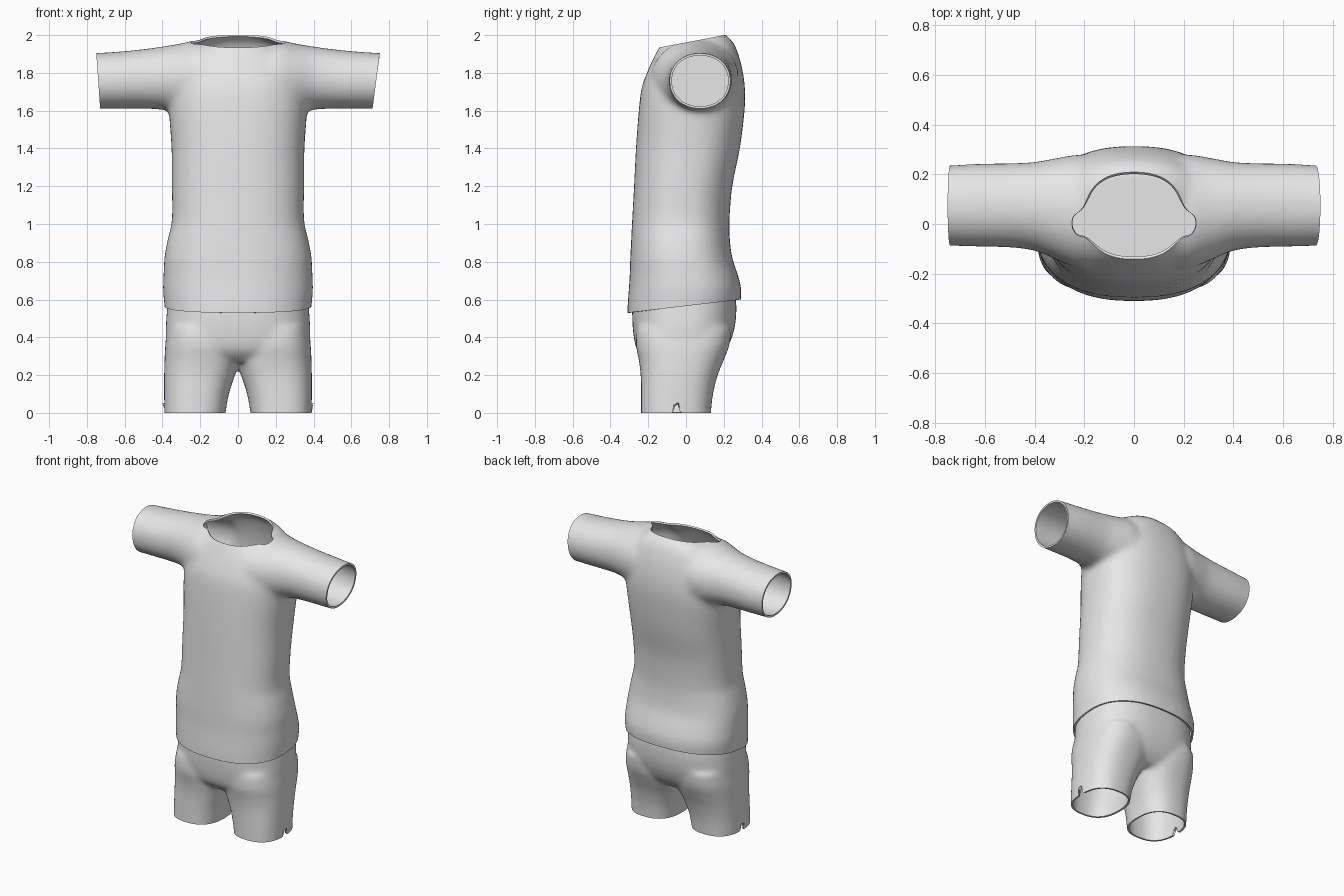
import bpy, bmesh, math
from mathutils import Vector

if "Cube" in bpy.data.objects:
    bpy.data.objects.remove(bpy.data.objects["Cube"])

cloth = bpy.data.materials.new("light_grey_cloth")
cloth.diffuse_color = (0.8, 0.8, 0.8, 1)
cloth.use_nodes = True
cloth.node_tree.nodes["Principled BSDF"].inputs["Base Color"].default_value = cloth.diffuse_color


def spline(rows, steps=5):
    """Catmull-Rom interpolation of ring parameters."""
    out = []
    for i in range(len(rows) - 1):
        p = [rows[max(0, min(len(rows) - 1, i + k))] for k in (-1, 0, 1, 2)]
        for s in range(steps):
            t = s / steps
            out.append([0.5 * (2 * b + (c - a) * t + (2 * a - 5 * b + 4 * c - d) * t * t
                               + (3 * b - a - 3 * c + d) * t ** 3) for a, b, c, d in zip(*p)])
    return out + [list(rows[-1])]


def oval(n, power):
    """Unit superellipse points."""
    for k in range(n):
        a = 2 * math.pi * k / n
        c, s = math.cos(a), math.sin(a)
        yield (math.copysign(abs(c) ** (2 / power), c), math.copysign(abs(s) ** (2 / power), s))


def loft(bm, rings):
    """Closed solid through a list of point rings."""
    vs = [[bm.verts.new(p) for p in ring] for ring in rings]
    n = len(vs[0])
    for a, b in zip(vs, vs[1:]):
        for i in range(n):
            bm.faces.new((a[i], a[(i + 1) % n], b[(i + 1) % n], b[i]))
    bm.faces.new(vs[0])
    bm.faces.new(vs[-1])


def upright(bm, rows, power):
    """Rows: z, x min, x max, y front, y back, tilt."""
    rings = []
    for z, x0, x1, y0, y1, tilt in spline(rows):
        ring = []
        for u, v in oval(64, power):
            y = (y0 + y1) / 2 + v * (y1 - y0) / 2
            ring.append(((x0 + x1) / 2 + u * (x1 - x0) / 2, y, z + tilt * (y - 0.03)))
        rings.append(ring)
    loft(bm, rings)


def sleeve_ring(side, row):
    x, y0, y1, z0, z1 = row
    return [(side * x, (y0 + y1) / 2 + u * (y1 - y0) / 2, (z0 + z1) / 2 + v * (z1 - z0) / 2)
            for u, v in oval(48, 2.1)]


def make(name, bm):
    bmesh.ops.recalc_face_normals(bm, faces=bm.faces)
    me = bpy.data.meshes.new(name)
    bm.to_mesh(me)
    bm.free()
    ob = bpy.data.objects.new(name, me)
    bpy.context.collection.objects.link(ob)
    me.materials.append(cloth)
    return ob


def bake(ob):
    dg = bpy.context.evaluated_depsgraph_get()
    old = ob.data
    ob.data = bpy.data.meshes.new_from_object(ob.evaluated_get(dg))
    ob.modifiers.clear()
    bpy.data.meshes.remove(old)
    ob.data.materials.clear()
    ob.data.materials.append(cloth)


def garment(ob, voxel, smooth, cuts, tweak=None):
    """Merge overlapping solids, soften, cut openings and give cloth thickness."""
    m = ob.modifiers.new("merge", 'REMESH')
    m.mode, m.voxel_size = 'VOXEL', voxel
    m = ob.modifiers.new("soften", 'SMOOTH')
    m.factor, m.iterations = 0.5, smooth
    bake(ob)
    bm = bmesh.new()
    bm.from_mesh(ob.data)
    for co, no in cuts:
        bmesh.ops.bisect_plane(bm, geom=bm.verts[:] + bm.edges[:] + bm.faces[:], dist=1e-5,
                               plane_co=Vector(co), plane_no=Vector(no).normalized(), clear_outer=True)
    if tweak:
        for v in bm.verts:
            tweak(v)
    bm.to_mesh(ob.data)
    bm.free()
    m = ob.modifiers.new("thickness", 'SOLIDIFY')
    m.thickness, m.offset = 0.012, -1
    bake(ob)
    bpy.ops.object.select_all(action='DESELECT')
    ob.select_set(True)
    bpy.context.view_layer.objects.active = ob
    bpy.ops.object.shade_smooth_by_angle(angle=math.radians(45))


# Shirt: torso and two sleeves
torso = [(0.42, .38, -.31, .27, 0), (0.55, .388, -.31, .285, 0), (0.65, .397, -.303, .293, 0),
         (0.73, .394, -.298, .275, 0), (0.82, .390, -.295, .245, 0), (0.92, .372, -.29, .232, 0),
         (1.02, .350, -.285, .23, 0), (1.2, .350, -.275, .245, 0), (1.4, .352, -.265, .285, 0),
         (1.6, .365, -.25, .31, 0), (1.72, .36, -.235, .312, 0), (1.82, .335, -.205, .295, .06),
         (1.90, .29, -.175, .265, .14), (1.94, .245, -.158, .238, .18), (1.967, .195, -.142, .207, .19),
         (2.0, .165, -.125, .185, .19), (2.06, .15, -.11, .17, .19)]
sleeve = [(.14, -.19, .27, 1.56, 1.95), (.22, -.18, .28, 1.57, 1.972), (.30, -.15, .268, 1.585, 1.956),
          (.40, -.108, .25, 1.605, 1.94), (.50, -.095, .245, 1.61, 1.926), (.62, -.092, .243, 1.61, 1.914),
          (.75, -.088, .236, 1.61, 1.905), (.84, -.085, .232, 1.61, 1.90)]
bm = bmesh.new()
upright(bm, [(z, -w, w, f, b, t) for z, w, f, b, t in torso], 2.4)
for side in (-1, 1):
    loft(bm, [sleeve_ring(side, r) for r in spline(sleeve)])
shirt = make("shirt", bm)
garment(shirt, 0.016, 14, [
    ((0, 0, 0.566), (0, 0.117, -1)),        # hem
    ((0, 0.03, 1.967), (0, -0.19, 1)),      # neck
    ((0.75, 0, 1.9), (1, 0, -0.13)),        # cuffs
    ((-0.75, 0, 1.9), (-1, 0, -0.07))])

# Lining inside each sleeve
for side, label in ((-1, "left"), (1, "right")):
    bm = bmesh.new()
    bm.faces.new([bm.verts.new(p) for p in sleeve_ring(side, (.40, -.10, .243, 1.61, 1.93))])
    make(label + "_sleeve_lining", bm)

# Shorts: hips and two legs, closed at the waist under the shirt
hips = [(0.27, .33, -.20, .15, 0), (0.33, .375, -.258, .21, 0), (0.42, .383, -.279, .25, 0),
        (0.52, .378, -.285, .266, 0), (0.62, .37, -.282, .262, 0), (0.72, .36, -.27, .235, 0),
        (0.78, .34, -.25, .21, 0)]
legs = [(-.08, .075, .388, -.238, .128), (0, .066, .39, -.238, .132), (.1, .048, .391, -.238, .143),
        (.2, .016, .391, -.240, .168), (.28, -.01, .389, -.25, .20), (.36, -.01, .385, -.265, .23),
        (.45, .02, .37, -.26, .24)]
bm = bmesh.new()
upright(bm, [(z, -w, w, f, b, t) for z, w, f, b, t in hips], 2.5)
for side in (-1, 1):
    upright(bm, [(z, side * a, side * b, f, k, 0) for z, a, b, f, k in legs], 2.5)
shorts = make("shorts", bm)


def side_slit(v):
    """Small notch in the outer side of each leg hem."""
    if abs(v.co.x) > 0.3:
        v.co.z = max(v.co.z, 0.06 - 3 * abs(v.co.y + 0.05))


garment(shorts, 0.013, 14, [((0, 0, 0), (0, 0, -1))], side_slit)
